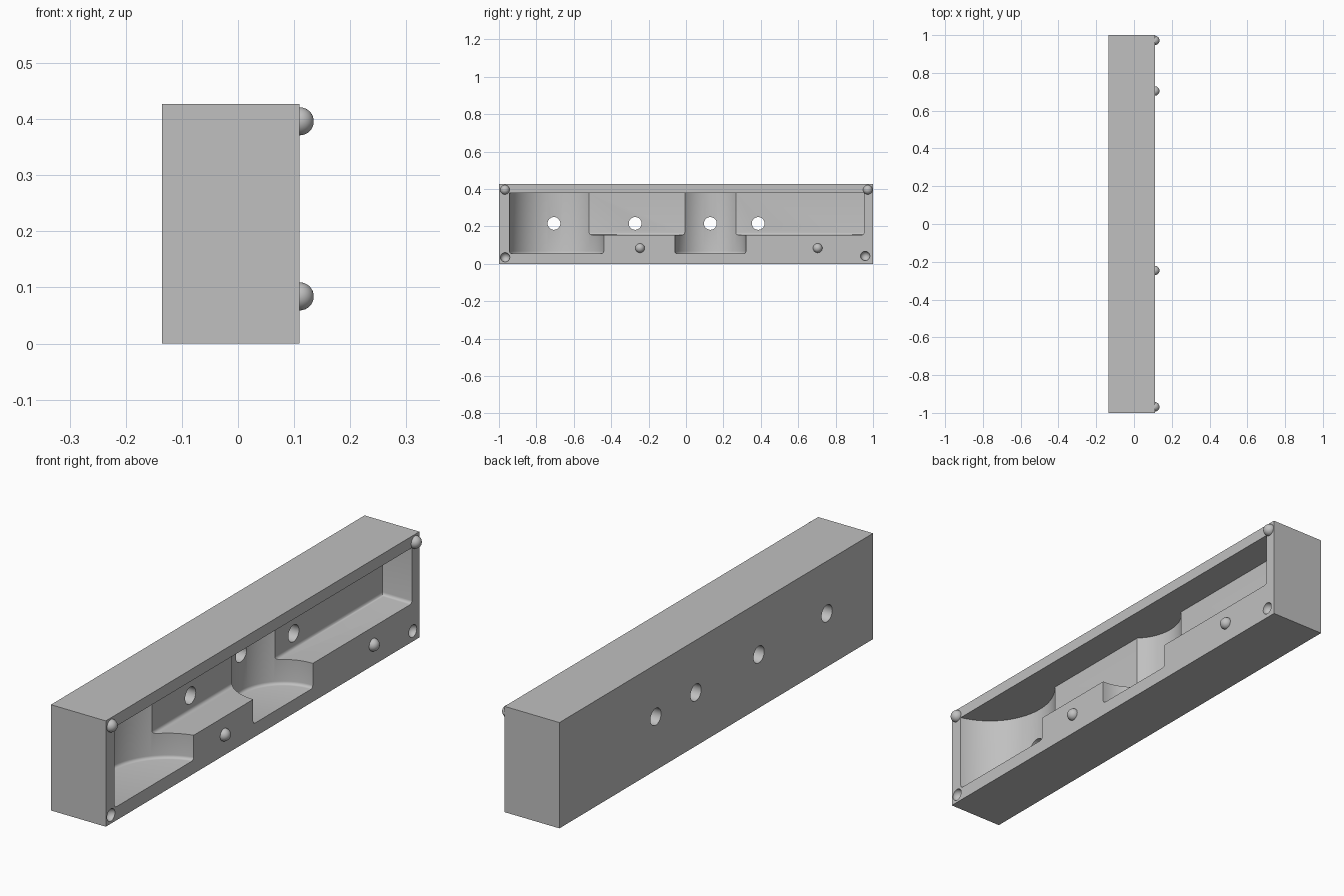
import bpy, bmesh, math
from mathutils import Matrix, Vector

cube = bpy.data.objects.get("Cube")
if cube:
    bpy.data.objects.remove(cube, do_unlink=True)

# Main dimensions
BACK, FACE = -0.135, 0.11      # x of the closed back and the open face
HEIGHT = 0.427
CEILING = 0.38                 # top of every pocket
SHELF, FLOOR = 0.155, 0.055    # bottoms of the channel and of the round pockets
PEG_R, HOLE_R = 0.025, 0.034

grey = bpy.data.materials.new("light grey")
grey.use_nodes = True
grey.diffuse_color = (0.53, 0.53, 0.53, 1)
grey.node_tree.nodes["Principled BSDF"].inputs["Base Color"].default_value = (0.53, 0.53, 0.53, 1)


def add_object(name, bm):
    bmesh.ops.recalc_face_normals(bm, faces=bm.faces[:])
    mesh = bpy.data.meshes.new(name)
    bm.to_mesh(mesh)
    bm.free()
    mesh.materials.append(grey)
    obj = bpy.data.objects.new(name, mesh)
    bpy.context.collection.objects.link(obj)
    return obj


def prism(name, outline, z0, z1, fillet=0.0):
    """Vertical prism on an (x, y) outline, with optional rounded bottom edges."""
    bm = bmesh.new()
    base = bm.faces.new([bm.verts.new((x, y, z0)) for x, y in outline])
    top = bmesh.ops.extrude_face_region(bm, geom=[base], use_keep_orig=True)
    verts = [g for g in top["geom"] if isinstance(g, bmesh.types.BMVert)]
    bmesh.ops.translate(bm, verts=verts, vec=(0, 0, z1 - z0))
    bmesh.ops.recalc_face_normals(bm, faces=bm.faces[:])
    if fillet:
        edges = [e for e in bm.edges if all(abs(v.co.z - z0) < 1e-6 for v in e.verts)]
        bmesh.ops.bevel(bm, geom=edges, offset=fillet, segments=4, profile=0.5, affect='EDGES')
    return add_object(name, bm)


def rectangle(x0, x1, y0, y1):
    return [(x0, y0), (x1, y0), (x1, y1), (x0, y1)]


def circle(cx, cy, r, n=96):
    return [(cx + r * math.cos(2 * math.pi * i / n), cy + r * math.sin(2 * math.pi * i / n))
            for i in range(n)]


def ball(name, y, z):
    bm = bmesh.new()
    bmesh.ops.create_uvsphere(bm, u_segments=32, v_segments=16, radius=PEG_R)
    bmesh.ops.transform(bm, verts=bm.verts[:],
                        matrix=Matrix.Translation((FACE, y, z)) @ Matrix.Rotation(math.pi / 2, 4, 'Y'))
    return add_object(name, bm)


def hole(name, y, z):
    bm = bmesh.new()
    bmesh.ops.create_cone(bm, cap_ends=True, segments=48, radius1=HOLE_R, radius2=HOLE_R, depth=0.25)
    bmesh.ops.transform(bm, verts=bm.verts[:],
                        matrix=Matrix.Translation((-0.09, y, z)) @ Matrix.Rotation(math.pi / 2, 4, 'Y'))
    return add_object(name, bm)


def shade(obj):
    bpy.ops.object.select_all(action='DESELECT')
    obj.select_set(True)
    bpy.context.view_layer.objects.active = obj
    bpy.ops.object.shade_smooth_by_angle(angle=math.radians(30))


# Solid block
body = prism("case_body", rectangle(BACK, FACE, -1, 1), 0, HEIGHT)

# Pockets: two round wells joined by a shallower, higher channel
cutters = [
    prism("large_well_cutter", circle(FACE + 0.06, -0.692, 0.2595), FLOOR, CEILING, 0.012),
    prism("small_well_cutter", circle(FACE, 0.13, 0.19), FLOOR, CEILING, 0.012),
    prism("channel_cutter", rectangle(-0.022, 0.2, -0.69, 0.952), SHELF, CEILING, 0.012),
]

# Round holes through the back wall
cutters += [hole("back_hole_cutter", y, 0.216) for y in (-0.706, -0.272, 0.13, 0.386)]

# Sockets in the lower corners of the open face
cutters += [ball("socket_cutter", y, z) for y, z in ((-0.967, 0.035), (0.958, 0.042))]

bpy.context.view_layer.objects.active = body
for cutter in cutters:
    cutter.hide_render = True
    mod = body.modifiers.new("cut", 'BOOLEAN')
    mod.operation = 'DIFFERENCE'
    mod.solver = 'EXACT'
    mod.object = cutter
    bpy.ops.object.modifier_apply(modifier=mod.name)
    bpy.data.objects.remove(cutter, do_unlink=True)
shade(body)

# Rounded alignment pegs on the open face
pegs = {
    "upper_front_peg": (-0.968, 0.396),
    "upper_back_peg": (0.972, 0.396),
    "lower_front_peg": (-0.246, 0.084),
    "lower_back_peg": (0.704, 0.084),
}
for name, (y, z) in pegs.items():
    shade(ball(name, y, z))
